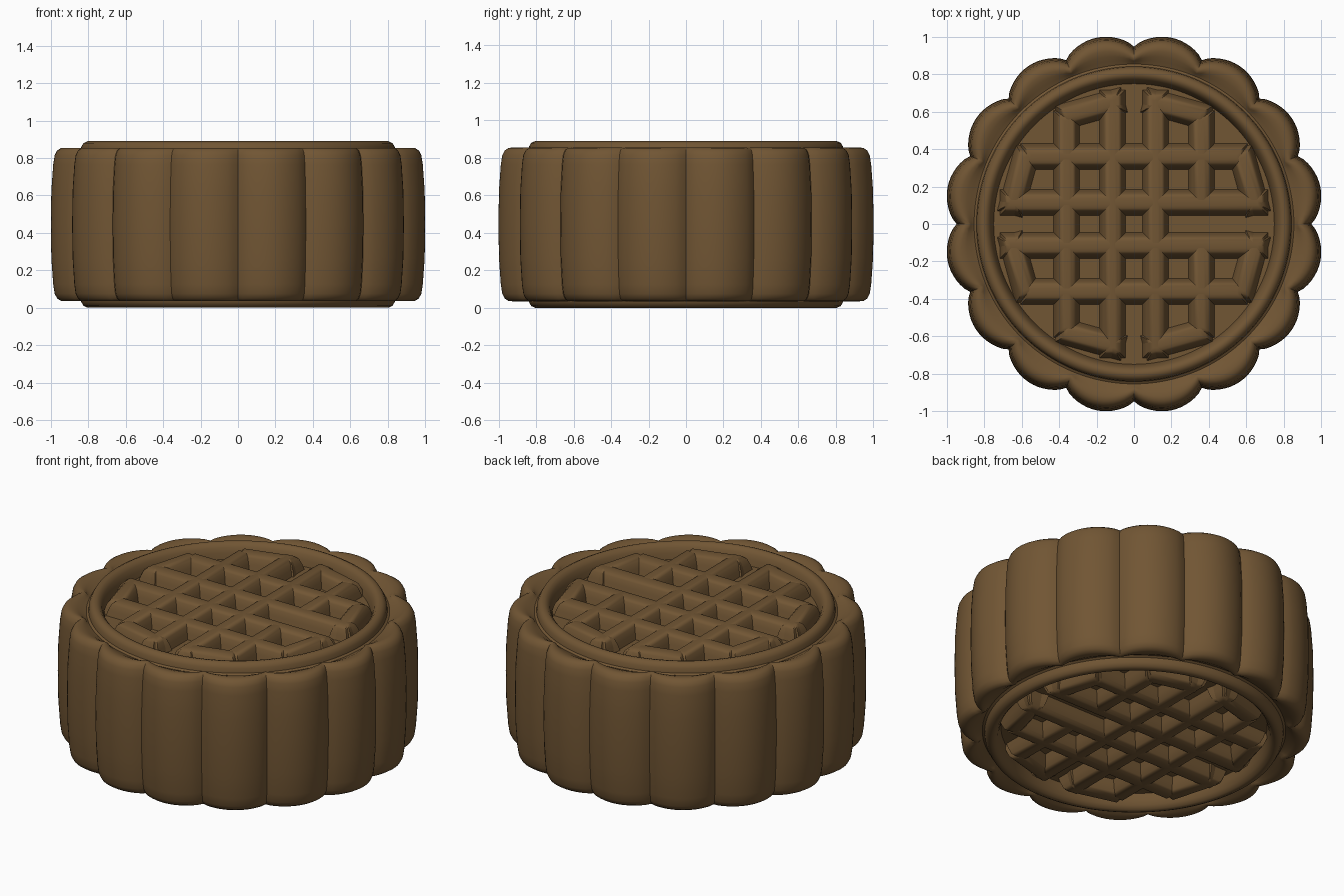
import bpy, bmesh
from math import sin, cos, pi, radians
from mathutils import Vector

cube = bpy.data.objects.get("Cube")
if cube:
    bpy.data.objects.remove(cube, do_unlink=True)

MID = 0.445      # half height, the mirror plane
FLOOR = 0.355    # recessed panel, above the mirror plane
LOBES = 16
STEPS = 14       # segments per lobe

crust = bpy.data.materials.new("baked brown")
crust.use_nodes = True
colour = (0.165, 0.092, 0.034, 1)
crust.diffuse_color = colour
bsdf = crust.node_tree.nodes["Principled BSDF"]
bsdf.inputs["Base Color"].default_value = colour
bsdf.inputs["Roughness"].default_value = 0.7


def finish(name, bm):
    """Turn a half model into a smooth object mirrored top to bottom."""
    bmesh.ops.recalc_face_normals(bm, faces=bm.faces)
    mesh = bpy.data.meshes.new(name)
    bm.to_mesh(mesh)
    bm.free()
    mesh.materials.append(crust)
    obj = bpy.data.objects.new(name, mesh)
    bpy.context.collection.objects.link(obj)
    obj.location.z = MID
    mirror = obj.modifiers.new("top and bottom", 'MIRROR')
    mirror.use_axis = (False, False, True)
    bpy.ops.object.select_all(action='DESELECT')
    obj.select_set(True)
    bpy.context.view_layer.objects.active = obj
    bpy.ops.object.shade_smooth_by_angle(angle=radians(42))
    return obj


def bridge(bm, a, b):
    n = len(a)
    for i in range(n):
        j = (i + 1) % n
        bm.faces.new((a[i], a[j], b[j], b[i]))


# Scalloped body, rolled shoulder, raised rim and recessed panel
# Each ring: radius, height above the middle, strength of the scallop
profile = [
    (1.016, 0, 1), (1.013, 0.18, 1), (1.003, 0.32, 1), (0.995, 0.37, 1),
    (0.982, 0.395, 1), (0.96, 0.409, 0.95), (0.935, 0.41, 0.8),
    (0.905, 0.402, 0.5), (0.88, 0.39, 0.2), (0.855, 0.38, 0),
    (0.842, 0.388, 0), (0.838, 0.415, 0), (0.826, 0.435, 0),
    (0.805, 0.445, 0), (0.785, 0.44, 0), (0.768, 0.42, 0),
    (0.757, 0.39, 0), (0.75, FLOOR, 0),
]
bm = bmesh.new()
count = LOBES * STEPS
previous = None
for radius, z, strength in profile:
    ring = []
    for i in range(count):
        a = 2 * pi * i / count
        notch = 1 - abs(sin(a * LOBES / 2)) ** 0.75
        r = radius - 0.068 * strength * notch
        ring.append(bm.verts.new((r * cos(a), r * sin(a), z)))
    if previous:
        bridge(bm, previous, ring)
    previous = ring
bm.faces.new(previous)
finish("scalloped_body", bm)


# Lattice of rounded ridges, each a stack of shrinking rectangles
def ridge(bm, start, end, half=0.072):
    p, q = Vector((*start, 0)), Vector((*end, 0))
    along = (q - p).normalized()
    side = Vector((-along.y, along.x, 0))
    layers = [(0, FLOOR - 0.01), (0.012, 0.39), (0.024, 0.422),
              (0.04, 0.437), (0.058, 0.441)]
    previous = None
    for inset, z in layers:
        w = side * (half - inset)
        e = along * inset
        up = Vector((0, 0, z))
        ring = [bm.verts.new(v + up) for v in
                (p + e - w, q - e - w, q - e + w, p + e + w)]
        if previous:
            bridge(bm, previous, ring)
        previous = ring
    bm.faces.new(previous)


bm = bmesh.new()
INNER, OUTER = 0.115, 0.36
LONG, SHORT = 0.72, 0.61
for s in (-1, 1):
    # Long and short bars running both ways
    ridge(bm, (s * INNER, -LONG), (s * INNER, LONG))
    ridge(bm, (-LONG, s * INNER), (LONG, s * INNER))
    ridge(bm, (-SHORT, s * OUTER), (SHORT, s * OUTER))
    # The right outer bar is broken by the middle groove
    ridge(bm, (OUTER, s * 0.05), (OUTER, s * SHORT))
ridge(bm, (-OUTER, -SHORT), (-OUTER, SHORT))

# Slanted bars closing the ends of each pair
for sx in (-1, 1):
    for sy in (-1, 1):
        a, b = (0.41, 0.565), (0.05, 0.665)
        ridge(bm, (sx * a[0], sy * a[1]), (sx * b[0], sy * b[1]))
        ridge(bm, (sx * a[1], sy * a[0]), (sx * b[1], sy * b[0]))
finish("lattice_pattern", bm)
